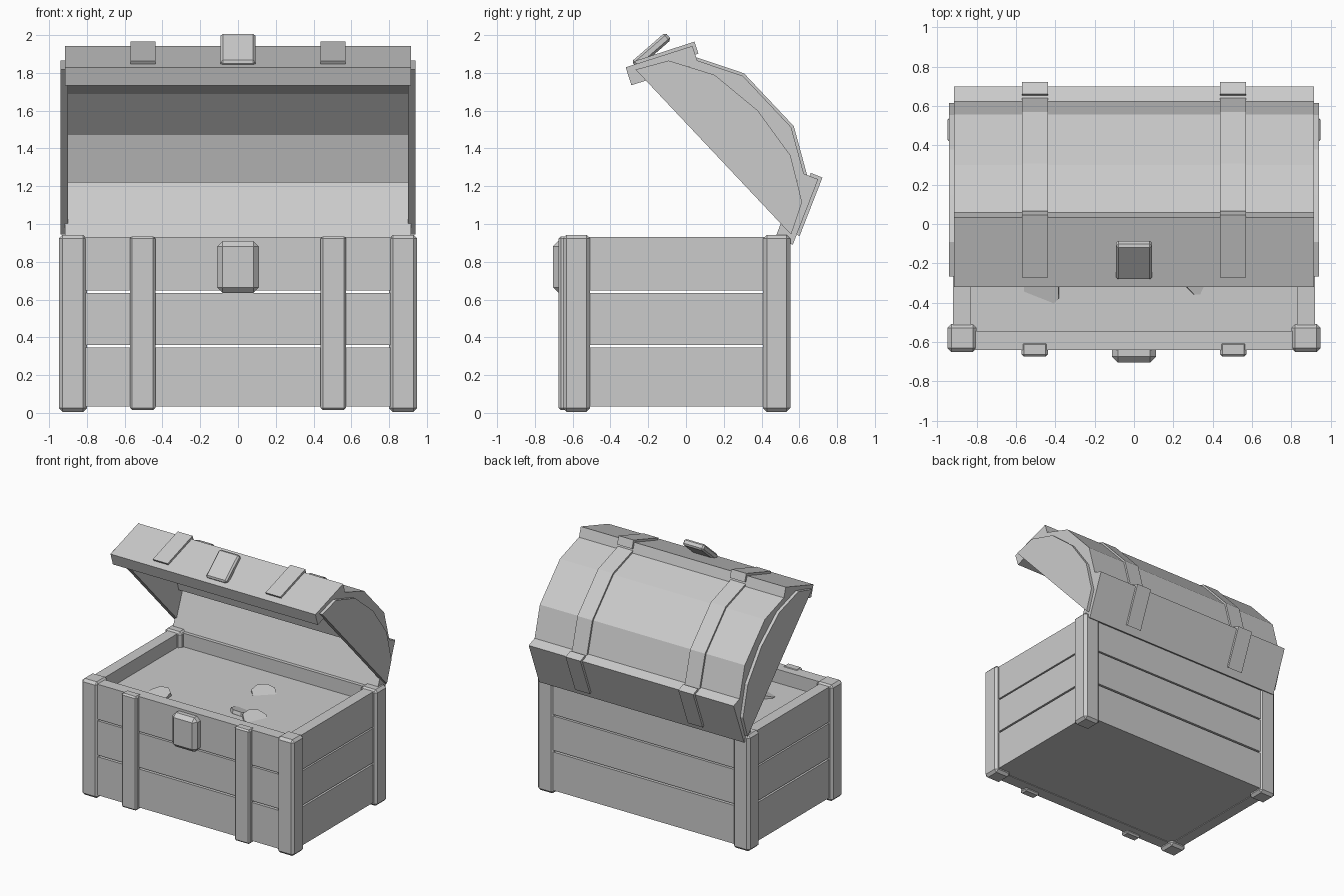
import bpy, bmesh, math
from mathutils import Vector, Euler

if "Cube" in bpy.data.objects:
    bpy.data.objects.remove(bpy.data.objects["Cube"])


def finish(name, bm, chamfer=0.0):
    if chamfer:
        bmesh.ops.bevel(bm, geom=bm.edges[:], offset=chamfer, segments=1,
                        affect='EDGES', clamp_overlap=True)
    bmesh.ops.recalc_face_normals(bm, faces=bm.faces[:])
    me = bpy.data.meshes.new(name)
    bm.to_mesh(me)
    bm.free()
    ob = bpy.data.objects.new(name, me)
    bpy.context.collection.objects.link(ob)
    return ob


def box(name, x, y, z, chamfer=0.0):
    """Box from (min, max) ranges, optionally chamfered."""
    bm = bmesh.new()
    bmesh.ops.create_cube(bm, size=1)
    for v in bm.verts:
        v.co = Vector([(r[0] + r[1]) / 2 + c * (r[1] - r[0])
                       for r, c in zip((x, y, z), v.co)])
    return finish(name, bm, chamfer)


def lid_point(x, u, v):
    """Lid profile space (u front to back, v up when shut) to the open pose."""
    return (x, 0.123 + 0.686 * u + 0.728 * v, 1.36 - 0.728 * u + 0.686 * v)


def lid_prism(name, profile, x0, x1, chamfer=0.0):
    bm = bmesh.new()
    a, b = [[bm.verts.new(lid_point(x, u, v)) for u, v in profile] for x in (x0, x1)]
    n = len(profile)
    bm.faces.new(a)
    bm.faces.new(b[::-1])
    for i in range(n):
        j = (i + 1) % n
        bm.faces.new((a[i], a[j], b[j], b[i]))
    return finish(name, bm, chamfer)


# Body planks, three courses with open gaps between them
for z in ((0.035, 0.345), (0.359, 0.636), (0.648, 0.93)):
    box("front_plank", (-0.915, 0.915), (-0.64, -0.545), z)
    box("back_plank", (-0.915, 0.915), (0.445, 0.54), z)
    for s in (-1, 1):
        box("side_plank", sorted((s * 0.83, s * 0.92)), (-0.545, 0.445), z)
box("floor", (-0.9, 0.9), (-0.62, 0.52), (0.04, 0.065))

# Corner posts and front straps
for s in (-1, 1):
    for y in ((-0.652, -0.508), (0.408, 0.552)):
        box("corner_post", sorted((s * 0.80, s * 0.948)), y, (0.005, 0.943), 0.02)
    box("front_strap", sorted((s * 0.437, s * 0.572)), (-0.675, -0.60), (0.015, 0.935), 0.012)
box("lock_plate", (-0.112, 0.112), (-0.705, -0.60), (0.635, 0.91), 0.03)

# Treasure surface with half-buried coins
box("treasure_surface", (-0.84, 0.84), (-0.56, 0.46), (0.80, 0.82))
coins = [(-0.47, -0.34, 0.2, -0.2), (0.2, -0.22, -0.25, 0.15),
         (0.34, -0.27, 0.22, 0.2), (0.14, 0.13, 0.25, 0.1)]
for x, y, rx, ry in coins:
    bm = bmesh.new()
    bmesh.ops.create_cone(bm, cap_ends=True, segments=8, radius1=0.095,
                          radius2=0.095, depth=0.03)
    ob = finish("coin", bm)
    ob.location = (x, y, 0.815)
    ob.rotation_euler = Euler((rx, ry, 0.4))

# Lid rails and planks, profile mirrored front to back
rail = [(-0.645, 0), (-0.485, 0.335), (-0.395, 0.292), (-0.555, -0.043)]
shoulder = [(-0.44, 0.285), (-0.187, 0.42), (-0.15, 0.32), (-0.38, 0.2)]
crown = [(-0.187, 0.42), (0.187, 0.42), (0.15, 0.32), (-0.15, 0.32)]
mirror = lambda pts: [(-u, v) for u, v in pts]
for side, flip in (("front", list), ("back", mirror)):
    lid_prism(f"lid_{side}_rail", flip(rail), -0.915, 0.915)
    lid_prism(f"lid_{side}_plank", flip(shoulder), -0.915, 0.915)
lid_prism("lid_top_plank", crown, -0.915, 0.915)

# Lid end panels
arc = [(-0.6, 0.03), (-0.515, 0.19), (-0.293, 0.315), (0, 0.352)]
arc += mirror(arc[:3])[::-1]
for s in (-1, 1):
    lid_prism("lid_end_panel", arc, s * 0.90, s * 0.94)

# Lid straps: hooked over the rails, wrapped over the planks
rail_strap = [(-0.637, 0.056), (-0.494, 0.358), (-0.434, 0.33), (-0.448, 0.298),
              (-0.476, 0.312), (-0.60, 0.05)]
plank_strap = [(-0.447, 0.298), (-0.192, 0.434), (0.192, 0.434), (0.447, 0.298),
               (0.43, 0.275), (0.183, 0.407), (-0.183, 0.407), (-0.43, 0.275)]
for s in (-1, 1):
    x0, x1 = s * 0.437, s * 0.57
    lid_prism("lid_front_strap", rail_strap, x0, x1)
    lid_prism("lid_back_strap", mirror(rail_strap), x0, x1)
    lid_prism("lid_top_strap", plank_strap, x0, x1)

# Hasp lifted off the front rail
hasp = box("lid_hasp", (-0.092, 0.092), (-0.118, 0.118), (-0.025, 0.025), 0.012)
hasp.location = (0, -0.183, 1.918)
hasp.rotation_euler = (math.radians(41), 0, 0)
